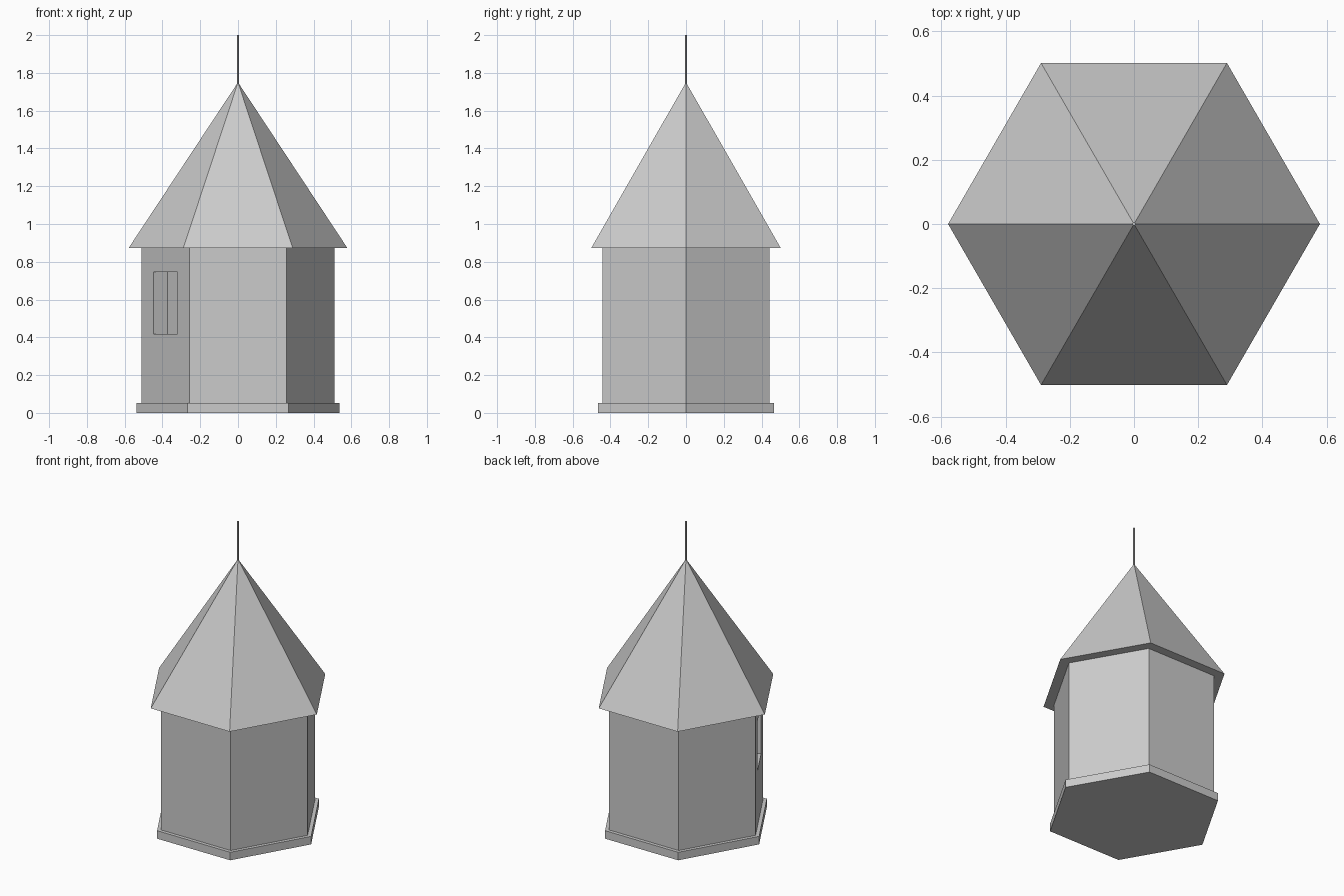
import bpy
import math

if "Cube" in bpy.data.objects:
    bpy.data.objects.remove(bpy.data.objects["Cube"])


def hex_part(name, r1, r2, z0, z1, sides=6):
    # Tapered prism with one corner pointing along +x
    bpy.ops.mesh.primitive_cone_add(vertices=sides, radius1=r1, radius2=r2,
                                    depth=z1 - z0, location=(0, 0, (z0 + z1) / 2),
                                    rotation=(0, 0, math.radians(90)))
    ob = bpy.context.object
    ob.name = name
    bpy.ops.object.transform_apply(location=True, rotation=True, scale=True)
    return ob


# Tower body
hex_part("base_plinth", 0.537, 0.537, 0.0, 0.053)
walls = hex_part("walls", 0.511, 0.511, 0.053, 0.873)
hex_part("roof", 0.579, 0.0, 0.873, 1.75)

# Thin spire on the roof tip
hex_part("spire", 0.005, 0.005, 1.74, 2.0, sides=8)

# Recessed window in the front-left wall
angle = math.radians(210)
apothem = 0.511 * math.cos(math.radians(30))
bpy.ops.mesh.primitive_cube_add(size=1, rotation=(0, 0, angle),
                                location=(apothem * math.cos(angle),
                                          apothem * math.sin(angle), 0.582))
cutter = bpy.context.object
cutter.name = "window_cutter"
cutter.scale = (0.17, 0.256, 0.328)
cutter.hide_render = True
cutter.display_type = 'WIRE'

cut = walls.modifiers.new("window_recess", 'BOOLEAN')
cut.operation = 'DIFFERENCE'
cut.solver = 'EXACT'
cut.object = cutter
